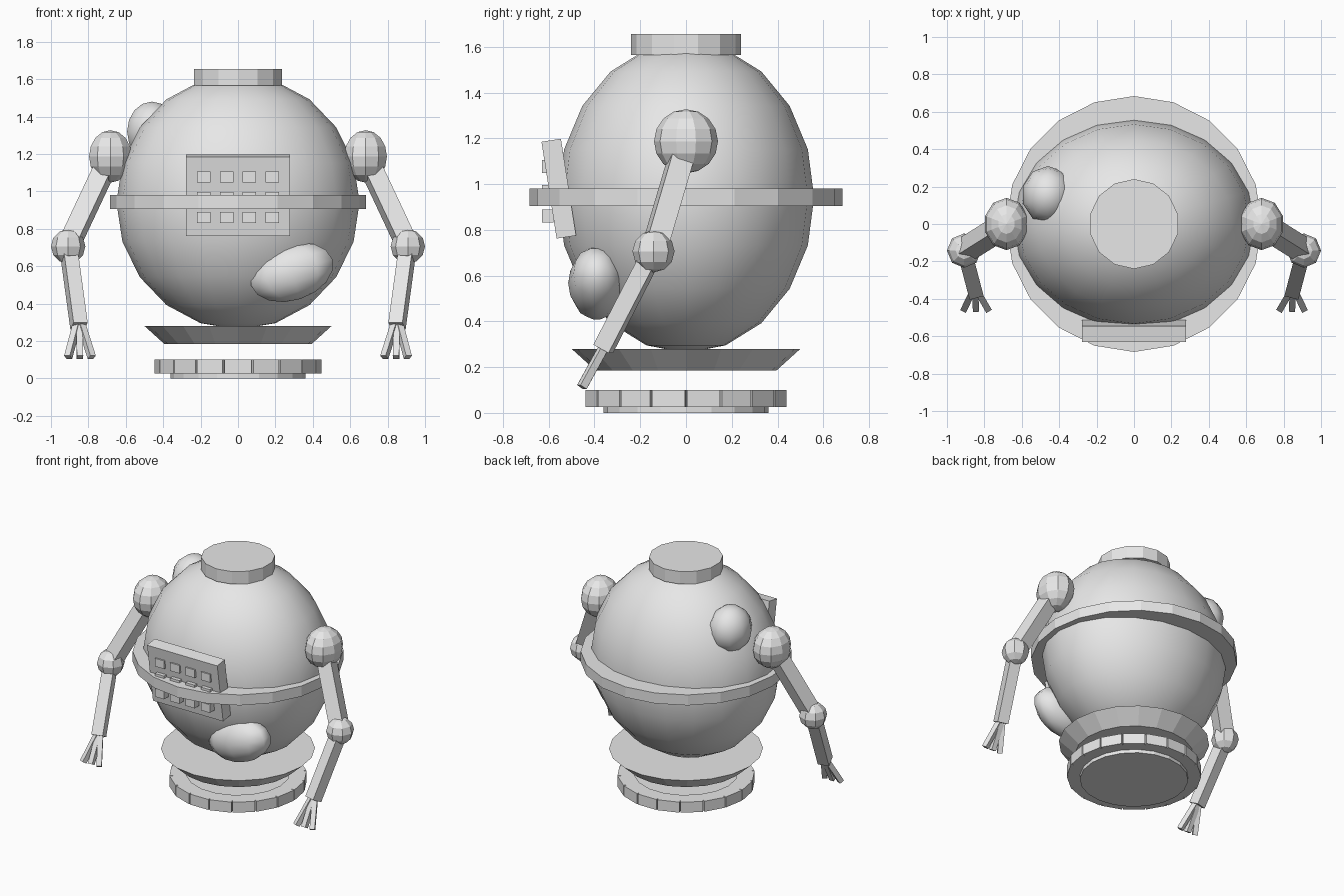
import bpy, bmesh, math
from mathutils import Matrix, Vector, Euler

if "Cube" in bpy.data.objects:
    bpy.data.objects.remove(bpy.data.objects["Cube"])

grey = bpy.data.materials.new("light_grey")
grey.diffuse_color = (0.8, 0.8, 0.8, 1)
grey.use_nodes = True
grey.node_tree.nodes["Principled BSDF"].inputs["Base Color"].default_value = grey.diffuse_color


def finish(name, bm, smooth=False):
    me = bpy.data.meshes.new(name)
    bm.to_mesh(me)
    bm.free()
    me.materials.append(grey)
    for p in me.polygons:
        p.use_smooth = smooth
    ob = bpy.data.objects.new(name, me)
    bpy.context.collection.objects.link(ob)
    return ob


def ball(name, loc, scale, seg, rings, rot=(0, 0, 0), smooth=False):
    bm = bmesh.new()
    m = Matrix.LocRotScale(Vector(loc), Euler(rot), Vector(scale))
    bmesh.ops.create_uvsphere(bm, u_segments=seg, v_segments=rings, radius=1, matrix=m)
    return finish(name, bm, smooth)


def drum(name, z0, z1, r0, r1, sides):
    bm = bmesh.new()
    bmesh.ops.create_cone(bm, cap_ends=True, segments=sides, radius1=r0, radius2=r1,
                          depth=z1 - z0, matrix=Matrix.Translation((0, 0, (z0 + z1) / 2)))
    return finish(name, bm)


def bar(name, a, b, r, twist=0):
    a, b = Vector(a), Vector(b)
    d = b - a
    m = (Matrix.Translation((a + b) / 2) @ d.to_track_quat('Z', 'Y').to_matrix().to_4x4()
         @ Matrix.Rotation(math.radians(twist), 4, 'Z'))
    bm = bmesh.new()
    bmesh.ops.create_cone(bm, cap_ends=True, segments=4, radius1=r, radius2=r,
                          depth=d.length, matrix=m)
    return finish(name, bm)


def add_box(bm, m, size):
    bmesh.ops.create_cube(bm, size=1, matrix=m @ Matrix.Diagonal((*size, 1)))


# Rounded hull, belt and top hatch
ball("body", (0, 0, 0.942), (0.65, 0.56, 0.68), 20, 10, smooth=True)
drum("belt", 0.905, 0.98, 0.684, 0.684, 20)
drum("top_hatch", 1.565, 1.655, 0.24, 0.24, 14)

# Flared skirt and floating base
drum("skirt", 0.185, 0.28, 0.395, 0.5, 20)
drum("base_disc", 0, 0.09, 0.36, 0.36, 20)
bm = bmesh.new()
for i in range(18):
    turn = Matrix.Rotation(math.radians(20 * i + 10), 4, 'Z')
    add_box(bm, turn @ Matrix.Translation((0.385, 0, 0.0625)), (0.11, 0.146, 0.075))
finish("base_blocks", bm)

# Tilted control panel with buttons
bm = bmesh.new()
add_box(bm, Matrix.Translation((0, -0.556, 0.98)) @ Matrix.Rotation(math.radians(8.9), 4, 'X'),
        (0.556, 0.086, 0.428))
finish("control_panel", bm)
bm = bmesh.new()
for z in (1.077, 0.968, 0.86):
    for x in (-0.182, -0.061, 0.061, 0.182):
        add_box(bm, Matrix.Translation((x, -0.604, z)), (0.072, 0.05, 0.058))
finish("panel_buttons", bm)

# Bulges on the hull
ball("front_bulge", (0.287, -0.39, 0.567), (0.24, 0.125, 0.15), 10, 8,
     (0, math.radians(-18), 0), True)
ball("back_bulge", (-0.46, 0.155, 1.32), (0.14, 0.155, 0.16), 10, 8, smooth=True)

# Arms
for s, side in ((-1, "left"), (1, "right")):
    shoulder = (s * 0.682, 0, 1.187)
    elbow = (s * 0.908, -0.142, 0.706)
    wrist = (s * 0.85, -0.362, 0.28)
    ball(side + "_shoulder", shoulder, (0.12, 0.14, 0.14), 10, 8)
    ball(side + "_elbow", elbow, (0.092, 0.092, 0.092), 8, 6)
    bar(side + "_upper_arm", shoulder, elbow, 0.07)
    bar(side + "_forearm", elbow, wrist, 0.055, 45)
    for i in (-1, 0, 1):
        bar(f"{side}_finger_{i + 2}", (wrist[0] + i * 0.01, -0.355, 0.295),
            (s * 0.845 + i * 0.063, -0.455, 0.113), 0.024, 45)
